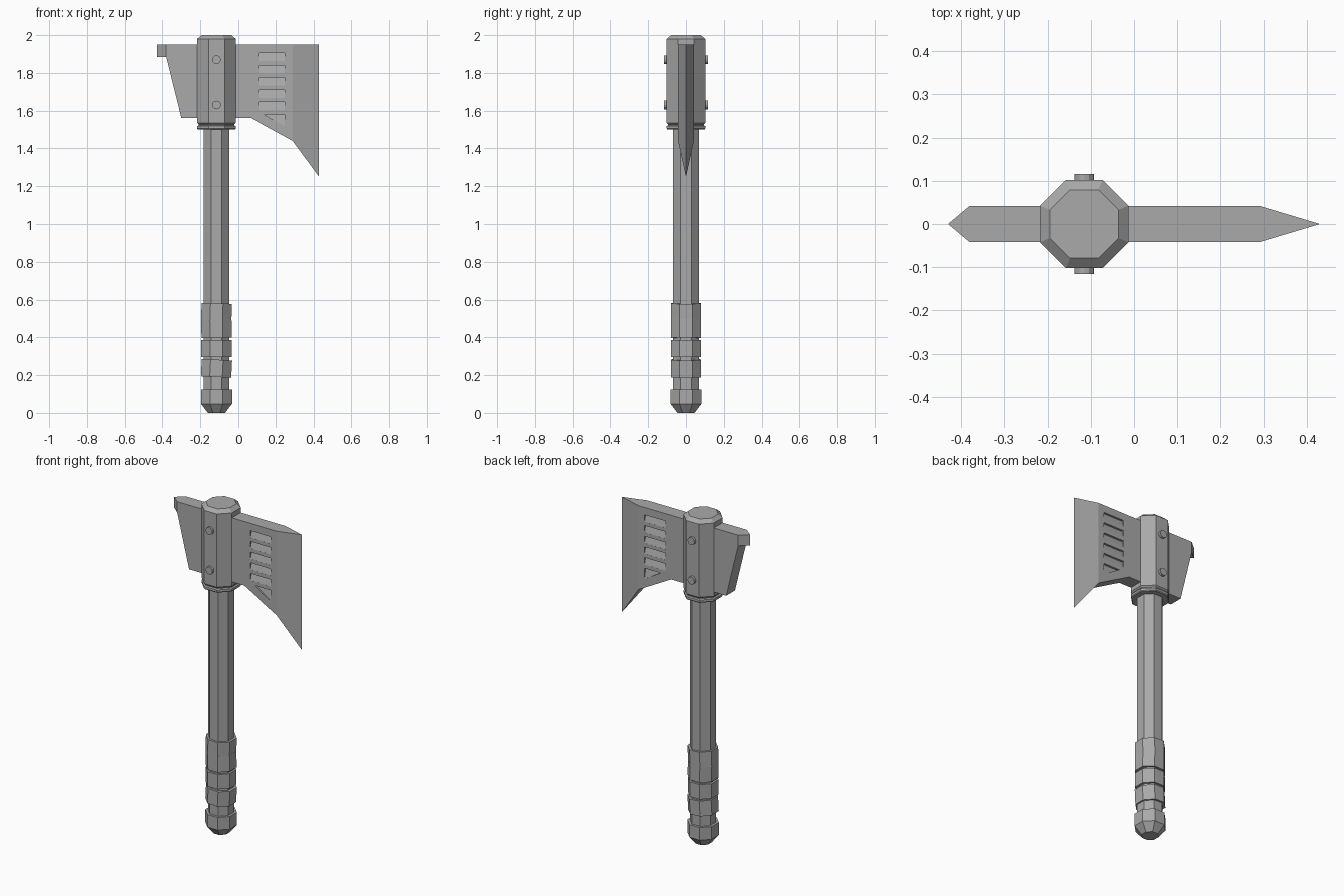
import bpy, bmesh
from math import cos, pi, radians
from mathutils import Matrix, Vector

cube = bpy.data.objects.get("Cube")
if cube:
    bpy.data.objects.remove(cube, do_unlink=True)

steel = bpy.data.materials.new("steel grey")
steel.use_nodes = True
grey = (0.4, 0.4, 0.4, 1)
steel.diffuse_color = grey
steel.node_tree.nodes["Principled BSDF"].inputs["Base Color"].default_value = grey

AXIS = -0.115   # x of the handle's centre line
HALF = 0.042    # half thickness of the blade


def finish(bm, name):
    bmesh.ops.recalc_face_normals(bm, faces=bm.faces)
    mesh = bpy.data.meshes.new(name)
    bm.to_mesh(mesh)
    bm.free()
    mesh.materials.append(steel)
    obj = bpy.data.objects.new(name, mesh)
    bpy.context.collection.objects.link(obj)
    return obj


def octagonal(name, profile, tilt=(0, 0)):
    """Stack octagon rings given as (flat-to-centre distance, z)."""
    bm = bmesh.new()
    mid = (profile[0][1] + profile[-1][1]) / 2
    rings = []
    for apothem, z in profile:
        ring = []
        for i in range(8):
            spoke = Matrix.Rotation((i + 0.5) * pi / 4, 3, 'Z') @ Vector((apothem / cos(pi / 8), 0, 0))
            ring.append(bm.verts.new((spoke.x, spoke.y, z - mid)))
        rings.append(ring)
    for low, high in zip(rings, rings[1:]):
        for i in range(8):
            j = (i + 1) % 8
            bm.faces.new((low[i], low[j], high[j], high[i]))
    bm.faces.new(rings[0])
    bm.faces.new(rings[-1])
    obj = finish(bm, name)
    obj.location = (AXIS, 0, mid)
    obj.rotation_euler = (radians(tilt[0]), radians(tilt[1]), 0)
    return obj


# Handle, pommel and head socket
octagonal("shaft", [(0.068, 0.08), (0.068, 1.53)])
octagonal("pommel", [(0.045, 0), (0.082, 0.048), (0.082, 0.125)])
octagonal("head_socket", [(0.098, 1.5), (0.102, 1.505), (0.102, 1.518), (0.094, 1.522),
                          (0.094, 1.527), (0.102, 1.535), (0.102, 1.98), (0.079, 2.0)])

# Slightly crooked grip wraps
wraps = [(0.19, 0.282, 0, 3), (0.295, 0.385, 0, 0), (0.397, 0.495, 0, -1), (0.486, 0.58, 0, 2)]
for n, (low, high, rx, ry) in enumerate(wraps, 1):
    octagonal(f"grip_wrap_{n}", [(0.08, low), (0.08, high)], (rx, ry))

# Rivets running through the socket
for label, z in (("upper", 1.87), ("lower", 1.63)):
    bm = bmesh.new()
    bmesh.ops.create_cone(bm, cap_ends=True, segments=12, radius1=0.023, radius2=0.023, depth=0.232,
                          matrix=Matrix.Rotation(pi / 2, 4, 'X'))
    finish(bm, f"{label}_rivet").location = (AXIS, 0, z)

# Blade body with sharpened front edge and pointed rear hook
bm = bmesh.new()
outline = [(-0.38, 1.95), (-0.38, 1.885), (-0.3, 1.56), (0.07, 1.56), (0.29, 1.44), (0.29, 1.95)]
front = [bm.verts.new((x, -HALF, z)) for x, z in outline]
back = [bm.verts.new((x, HALF, z)) for x, z in outline]
bm.faces.new(front)
bm.faces.new(back)
for i in (1, 2, 3, 5):
    j = (i + 1) % 6
    bm.faces.new((front[i], front[j], back[j], back[i]))
for x, top, bottom, top_z, bottom_z in ((0.43, 5, 4, 1.95, 1.25), (-0.43, 0, 1, 1.95, 1.885)):
    tip_top = bm.verts.new((x, 0, top_z))
    tip_bottom = bm.verts.new((x, 0, bottom_z))
    for side in (front, back):
        bm.faces.new((side[top], side[bottom], tip_bottom, tip_top))
    bm.faces.new((front[top], back[top], tip_top))
    bm.faces.new((front[bottom], back[bottom], tip_bottom))
blade = finish(bm, "blade")

# Sloping louvre slots pressed into both cheeks of the blade
bm = bmesh.new()
for side in (-1, 1):
    for i in range(6):
        z = 1.905 - i * 0.065
        if i < 5:
            upper, lower = [(0.11, z), (0.25, z)], [(0.11, z - 0.042), (0.25, z - 0.042)]
        else:
            upper, lower = [(0.14, z), (0.25, z)], [(0.25, z - 0.065)]
        points = [(p, 0.06) for p in upper + lower]
        points += [(p, HALF - 0.013) for p in upper] + [(p, HALF - 0.0005) for p in lower]
        verts = [bm.verts.new((x, side * y, h)) for (x, h), y in points]
        bmesh.ops.convex_hull(bm, input=verts)
cutter = finish(bm, "louvre_cutter")
cutter.hide_render = True
cutter.hide_viewport = True
cut = blade.modifiers.new("louvres", 'BOOLEAN')
cut.operation = 'DIFFERENCE'
cut.solver = 'EXACT'
cut.object = cutter
